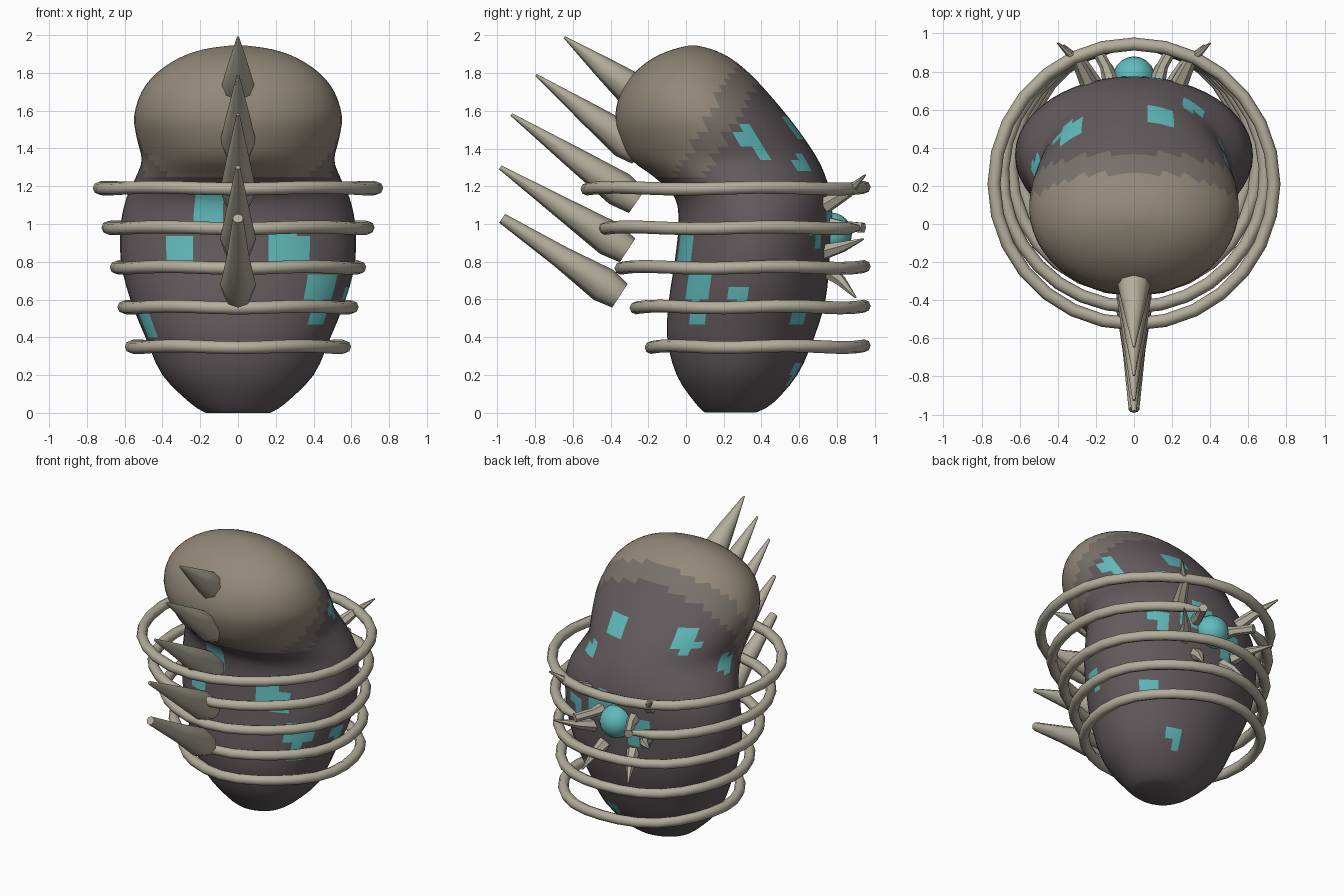
import bpy, bmesh, math
from mathutils import Vector

if "Cube" in bpy.data.objects:
    bpy.data.objects.remove(bpy.data.objects["Cube"])


def material(name, rgb):
    m = bpy.data.materials.new(name)
    m.diffuse_color = (*rgb, 1)
    m.use_nodes = True
    m.node_tree.nodes["Principled BSDF"].inputs["Base Color"].default_value = m.diffuse_color
    return m


DARK = material("dark_hide", (0.125, 0.105, 0.11))
MID = material("mid_hide", (0.19, 0.165, 0.145))
TAN = material("tan_hide", (0.29, 0.245, 0.19))
BONE = material("bone", (0.45, 0.42, 0.33))
GLOW = material("cyan_glow", (0.12, 0.5, 0.51))


def finish(name, bm, mats, angle=50):
    bmesh.ops.recalc_face_normals(bm, faces=bm.faces)
    me = bpy.data.meshes.new(name)
    bm.to_mesh(me)
    bm.free()
    ob = bpy.data.objects.new(name, me)
    bpy.context.collection.objects.link(ob)
    for m in mats:
        me.materials.append(m)
    bpy.ops.object.select_all(action='DESELECT')
    ob.select_set(True)
    bpy.context.view_layer.objects.active = ob
    bpy.ops.object.shade_smooth_by_angle(angle=math.radians(angle))
    return ob


def loft(bm, rings, closed=False):
    loops = [[bm.verts.new(p) for p in r] for r in rings]
    n = len(loops[0])
    pairs = list(zip(loops, loops[1:])) + ([(loops[-1], loops[0])] if closed else [])
    for a, b in pairs:
        for i in range(n):
            j = (i + 1) % n
            bm.faces.new((a[i], a[j], b[j], b[i]))
    if not closed:
        bm.faces.new(loops[0][::-1])
        bm.faces.new(loops[-1])


def tube(name, pts, radii, sides=8, closed=False, angle=50):
    pts = [Vector(p) for p in pts]
    rings, n = [], len(pts)
    for k, (p, r) in enumerate(zip(pts, radii)):
        nxt = pts[(k + 1) % n] if closed else pts[min(k + 1, n - 1)]
        prv = pts[k - 1] if closed else pts[max(k - 1, 0)]
        t = (nxt - prv).normalized()
        u = t.cross(Vector((0, 0, 1))).normalized()
        v = u.cross(t)
        rings.append([p + r * (math.cos(a) * u + math.sin(a) * v)
                      for a in (2 * math.pi * i / sides for i in range(sides))])
    bm = bmesh.new()
    loft(bm, rings, closed)
    return finish(name, bm, [BONE], angle)


# Body: z, half width, front y, back y
profile = [
    (0.00, 0.17, 0.10, 0.37), (0.05, 0.25, 0.05, 0.46), (0.20, 0.40, -0.05, 0.59),
    (0.40, 0.49, -0.10, 0.68), (0.60, 0.57, -0.09, 0.74), (0.80, 0.62, -0.06, 0.76),
    (1.00, 0.62, -0.04, 0.775), (1.14, 0.59, -0.06, 0.77), (1.25, 0.54, -0.17, 0.74),
    (1.34, 0.51, -0.29, 0.70), (1.45, 0.535, -0.35, 0.63), (1.57, 0.55, -0.375, 0.54),
    (1.70, 0.51, -0.345, 0.43), (1.80, 0.43, -0.275, 0.335), (1.88, 0.31, -0.175, 0.235),
    (1.925, 0.18, -0.07, 0.14), (1.945, 0.04, 0.01, 0.06)]


def catmull(p, steps):
    out = []
    for i in range(len(p) - 1):
        a, b, c, d = (Vector(p[max(0, min(len(p) - 1, i + o))]) for o in (-1, 0, 1, 2))
        for s in range(steps):
            t = s / steps
            out.append(0.5 * (2 * b + (c - a) * t + (2 * a - 5 * b + 4 * c - d) * t * t
                              + (3 * b - a - 3 * c + d) * t ** 3))
    return out + [Vector(p[-1])]


SIDES = 48
bm = bmesh.new()
loft(bm, [[(w * math.cos(a), (f + b) / 2 + (b - f) / 2 * math.sin(a), z)
           for a in (2 * math.pi * i / SIDES for i in range(SIDES))]
          for z, w, f, b in catmull(profile, 3)])

# Glowing patches on the hide: x, y, z, radius
spots = [(-0.15, -0.03, 1.09, 0.09), (0.25, 0.02, 0.88, 0.11), (-0.3, 0.03, 0.86, 0.10),
         (0.42, 0.08, 0.68, 0.09), (0.38, 0.08, 0.53, 0.08), (-0.48, 0.15, 0.48, 0.07),
         (0.54, 0.35, 1.46, 0.08), (0.5, 0.42, 1.39, 0.06), (-0.36, 0.5, 1.5, 0.08),
         (0.15, 0.57, 1.5, 0.07), (0.3, 0.62, 1.33, 0.06), (0.57, 0.28, 0.62, 0.07),
         (0.12, 0.77, 1.02, 0.10), (-0.12, 0.77, 0.92, 0.10), (0.35, 0.7, 0.95, 0.07),
         (0.4, 0.6, 0.5, 0.06), (0.15, 0.58, 0.2, 0.05), (-0.5, 0.3, 1.3, 0.06)]
for f in bm.faces:
    c = f.calc_center_median()
    edge = 0.08 + 0.55 * (c.z - 1.4) - c.y
    if c.z > 1.25:
        f.material_index = 2 if edge > 0.06 else 1 if edge > -0.1 else 0
    if any((c - Vector(s[:3])).length < s[3] for s in spots):
        f.material_index = 3
finish("body", bm, [DARK, MID, TAN, GLOW], 60)

# Rib hoops, all tangent at the back; the second is open around the orb
hoops = [(1.19, 0.735), (0.98, 0.69), (0.77, 0.645), (0.56, 0.605), (0.35, 0.565)]
for k, (z, r) in enumerate(hoops):
    cy = 0.945 - r
    gap = 0.3 if k == 1 else 0
    n = 28
    cnt = n + 1 if gap else n
    pts = []
    for i in range(cnt):
        a = math.pi / 2 + gap + (2 * math.pi - 2 * gap) * i / n
        pts.append((r * math.cos(a), cy + r * math.sin(a), z + 0.005 * math.sin(5 * a)))
    radii = [0.034] * cnt
    if gap:
        radii[0] = radii[-1] = 0.016
    tube(f"rib_hoop_{k + 1}", pts, radii, 8, not gap)

# Row of spikes down the front: base (y, z), tip (y, z), tip radius
spikes = [((-0.22, 1.66), (-0.645, 1.99), 0.006), ((-0.24, 1.38), (-0.795, 1.79), 0.006),
          ((-0.26, 1.12), (-0.925, 1.58), 0.008), ((-0.31, 0.86), (-0.985, 1.30), 0.012),
          ((-0.35, 0.62), (-0.975, 1.03), 0.028)]
for k, (b, t, r) in enumerate(spikes):
    b, t = Vector((0, *b)), Vector((0, *t))
    tube(f"spike_{k + 1}", [b, b.lerp(t, 0.14), b.lerp(t, 0.5), t],
         [0.075, 0.095, 0.06, r], 8)

# Glowing orb at the back
bm = bmesh.new()
bmesh.ops.create_uvsphere(bm, u_segments=20, v_segments=12, radius=0.11)
bmesh.ops.translate(bm, verts=bm.verts, vec=(0, 0.77, 0.95))
finish("back_orb", bm, [GLOW], 60)

# Claws around the orb, mirrored left and right
claws = [((0.12, 0.74, 1.0), (0.15, 0.83, 0.99), (0.21, 0.94, 0.98)),
         ((0.24, 0.74, 1.10), (0.30, 0.86, 1.17), (0.40, 0.95, 1.26)),
         ((0.20, 0.72, 0.85), (0.26, 0.83, 0.88), (0.37, 0.94, 0.92)),
         ((0.11, 0.74, 0.76), (0.14, 0.82, 0.70), (0.18, 0.90, 0.61))]
for side, s in (("right", 1), ("left", -1)):
    for k, c in enumerate(claws):
        tube(f"claw_{side}_{k + 1}", [(s * x, y, z) for x, y, z in c],
             [0.045, 0.03, 0.03 if k == 0 else 0.005], 6)
